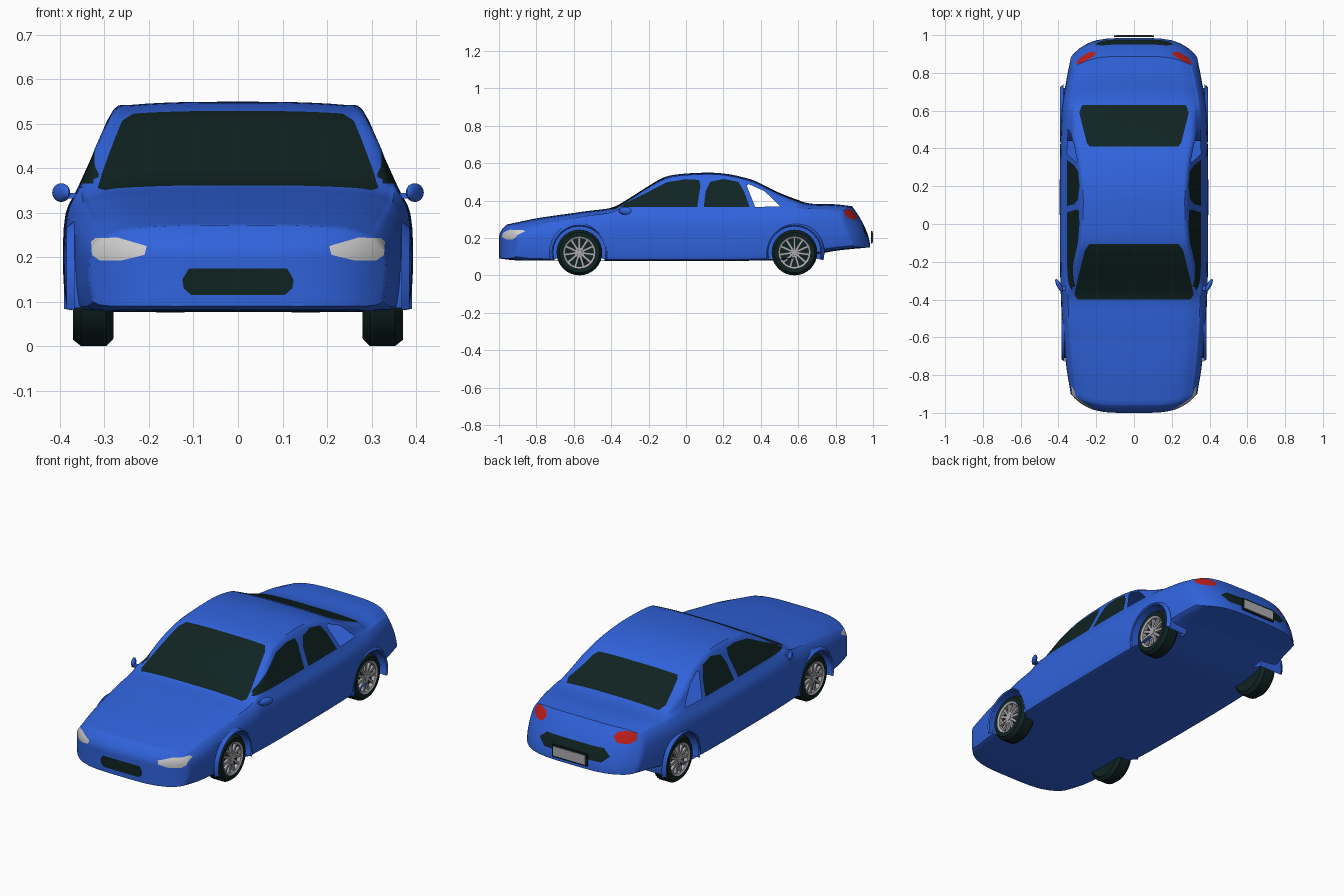
import bpy, bmesh, math
from mathutils import Vector, Matrix

if "Cube" in bpy.data.objects:
    bpy.data.objects.remove(bpy.data.objects["Cube"])


def material(name, rgb, rough=0.5):
    m = bpy.data.materials.new(name)
    m.use_nodes = True
    m.diffuse_color = (*rgb, 1)
    b = m.node_tree.nodes["Principled BSDF"]
    b.inputs["Base Color"].default_value = (*rgb, 1)
    b.inputs["Roughness"].default_value = rough
    return m


PAINT = material("blue paint", (0.03, 0.125, 0.72))
DARK = material("dark glass and rubber", (0.005, 0.017, 0.016))
LAMP = material("pale lamp", (0.62, 0.62, 0.62))
RED = material("red lamp", (0.52, 0.013, 0.011))
METAL = material("grey metal", (0.42, 0.41, 0.43))


def finish(bm, name, mats, angle=35):
    bmesh.ops.recalc_face_normals(bm, faces=bm.faces)
    me = bpy.data.meshes.new(name)
    bm.to_mesh(me)
    bm.free()
    ob = bpy.data.objects.new(name, me)
    bpy.context.collection.objects.link(ob)
    for m in mats:
        me.materials.append(m)
    bpy.ops.object.select_all(action='DESELECT')
    ob.select_set(True)
    bpy.context.view_layer.objects.active = ob
    bpy.ops.object.shade_smooth_by_angle(angle=math.radians(angle))
    return ob


def curve(keys, t):
    """Smooth interpolation through (position, value) keys."""
    n = len(keys)
    t = min(max(t, keys[0][0]), keys[-1][0])
    i = 0
    while i < n - 2 and t > keys[i + 1][0]:
        i += 1

    def slope(k):
        a, b = keys[max(k - 1, 0)], keys[min(k + 1, n - 1)]
        return (b[1] - a[1]) / (b[0] - a[0])
    (x0, y0), (x1, y1) = keys[i], keys[i + 1]
    h = x1 - x0
    u = (t - x0) / h
    return ((1 + 2 * u) * (1 - u) ** 2 * y0 + u * (1 - u) ** 2 * h * slope(i)
            + u * u * (3 - 2 * u) * y1 + u * u * (u - 1) * h * slope(i + 1))


# Body outlines along the length: top line, half width, underside
TOP = [(-1, .272), (-.85, .307), (-.6, .338), (-.42, .357), (-.36, .378), (-.15, .508),
       (-.08, .535), (.1, .549), (.22, .542), (.35, .512), (.42, .48), (.5, .441),
       (.62, .397), (.72, .382), (.88, .38), (1, .37)]
WIDTH = [(-1, .335), (-.85, .358), (-.6, .377), (-.3, .39), (0, .393), (.4, .391),
         (.7, .377), (.9, .354), (1, .337)]
UNDER = [(-1, .09), (-.9, .08), (.5, .08), (.65, .1), (.8, .13), (1, .15)]


def section(s):
    """Full closed ring of (x, z) points for one station."""
    zt, w, zb = curve(TOP, s), curve(WIDTH, s), curve(UNDER, s)
    zs, xs, zc = min(.352, zt - .03), .92 * w, zt - .018
    flat = 1 - min(1, (zc - zs) / .1)
    xc = xs - .457 * (zc - zs) - .03 * flat
    h = zs - zb
    pts = [(0, zb), (.6 * w, zb), (.93 * w, zb + .003), (.985 * w, zb + .03),
           (w, zb + h * .45), (.985 * w, zb + h * .8), (xs, zs),
           ((xs + xc) / 2, (zs + zc) / 2), (xc, zc), (.85 * xc, zt - .007),
           (.45 * xc, zt - .001), (0, zt)]
    kx = [(i, p[0]) for i, p in enumerate(pts)]
    kz = [(i, p[1]) for i, p in enumerate(pts)]
    n = (len(pts) - 1) * 3
    half = [(curve(kx, i / 3), curve(kz, i / 3)) for i in range(n + 1)]
    return half + [(-x, z) for x, z in half[-2:0:-1]]


def length_pos(s, x, z):
    """Bend the two ends of the body into a rounded nose and tail."""
    if s < -.5:
        nose = -1 + 8 * x ** 4 + 8 * max(0, z - .2) ** 2
        return -.5 + (-.5 - s) / .5 * (nose + .5)
    if s > .6:
        tail = .985 - 8 * x ** 4 - .105 * (max(0, z - .15) / .23) ** 1.7
        return .6 + (s - .6) / .4 * (tail - .6)
    return s


body = bmesh.new()


def add_ring(s, f=1.0):
    ring = section(s)
    mid = (ring[0][1] + max(p[1] for p in ring)) / 2
    pts = [(x * f, mid + (z - mid) * f) for x, z in ring]
    return [body.verts.new((x, length_pos(s, x, z), z)) for x, z in pts]


SHRINK = (.97, .88, .75, .6, .45, .3, .15, .05)
rings = [add_ring(-1, f) for f in reversed(SHRINK)]
rings += [add_ring(-1 + i / 45) for i in range(91)]
rings += [add_ring(1, f) for f in SHRINK]
for a, b in zip(rings, rings[1:]):
    for i in range(len(a)):
        j = (i + 1) % len(a)
        body.faces.new((a[i], a[j], b[j], b[i]))
body.faces.new(rings[0])
body.faces.new(rings[-1])
bmesh.ops.recalc_face_normals(body, faces=body.faces)


def cut(poly, axes, facing, mat=None, limit=.3):
    """Cut a convex outline into the faces looking one way; colour or remove it."""
    u, v = axes
    facing = Vector(facing)
    area = sum(a[0] * b[1] - a[1] * b[0] for a, b in zip(poly, poly[1:] + poly[:1]))
    if area < 0:
        poly = poly[::-1]
    edges = list(zip(poly, poly[1:] + poly[:1]))
    lo = [min(p[k] for p in poly) for k in (0, 1)]
    hi = [max(p[k] for p in poly) for k in (0, 1)]

    def near():
        body.normal_update()
        out = []
        for f in body.faces:
            if f.normal.dot(facing) > limit:
                us, vs = [p.co[u] for p in f.verts], [p.co[v] for p in f.verts]
                if max(us) > lo[0] and min(us) < hi[0] and max(vs) > lo[1] and min(vs) < hi[1]:
                    out.append(f)
        return out

    for a, b in edges:
        faces = near()
        co, no = Vector((0, 0, 0)), Vector((0, 0, 0))
        co[u], co[v] = a
        no[u], no[v] = b[1] - a[1], a[0] - b[0]
        geom = faces + list({e for f in faces for e in f.edges}) + list({p for f in faces for p in f.verts})
        bmesh.ops.bisect_plane(body, geom=geom, dist=1e-5, plane_co=co, plane_no=no.normalized())
    inside = []
    for f in near():
        c = f.calc_center_median()
        if all((b[0] - a[0]) * (c[v] - a[1]) - (b[1] - a[1]) * (c[u] - a[0]) > 0 for a, b in edges):
            inside.append(f)
    if mat is None:
        bmesh.ops.delete(body, geom=inside, context='FACES')
    else:
        for f in inside:
            f.material_index = mat


def both(half):
    return half + [(-x, y) for x, y in reversed(half)]


# Windscreen, rear window, grille and the dark panel above the number plate
cut(both([(.3, -.4), (.315, -.375), (.305, -.32), (.26, -.14), (.235, -.105)]), (0, 1), (0, 0, 1), 1)
cut(both([(.235, .41), (.25, .43), (.29, .59), (.275, .63)]), (0, 1), (0, 0, 1), 1)
cut(both([(.105, .115), (.122, .13), (.125, .15), (.11, .175)]), (0, 2), (0, -1, 0), 1)
cut(both([(.17, .2), (.21, .235), (.17, .268)]), (0, 2), (0, 1, 0), 1)

FRONT_WINDOW = [(-.365, .365), (-.1, .498), (0, .514), (.07, .51), (.077, .48), (.06, .365)]
REAR_WINDOW = [(.095, .365), (.105, .45), (.13, .5), (.2, .515), (.28, .5), (.31, .45), (.34, .365)]
QUARTER = [(.325, .478), (.335, .488), (.42, .45), (.505, .368), (.37, .366)]
HEADLAMP = [(.205, .225), (.21, .205), (.26, .193), (.31, .192), (.328, .205), (.33, .235),
            (.32, .243), (.27, .244)]
TAILLAMP = [(.2, .325), (.225, .3), (.28, .297), (.305, .315), (.298, .345), (.26, .355), (.215, .348)]
AXLES = {"front": -.57, "rear": .58}
ARCH_R, HUB_Z = .14, .122

for side in (1, -1):
    out = (side, 0, 0)
    cut(FRONT_WINDOW, (1, 2), out, 1)
    cut(REAR_WINDOW, (1, 2), out, 1)
    cut(QUARTER, (1, 2), out)
    cut([(side * x, z) for x, z in HEADLAMP], (0, 2), (0, -1, 0), 2, .2)
    cut([(side * x, z) for x, z in TAILLAMP], (0, 2), (0, 1, 0), 3, .2)
    for y in AXLES.values():
        circle = [(y + ARCH_R * math.cos(k * math.pi / 12), HUB_Z + ARCH_R * math.sin(k * math.pi / 12))
                  for k in range(24)]
        cut(circle, (1, 2), out)
finish(body, "car_body", [PAINT, DARK, LAMP, RED])


def lathe(bm, profile, centre, side, start=0, sweep=360, steps=32):
    """Turn a (radius, offset) profile about the axle."""
    rows = []
    for k in range(steps + 1):
        a = math.radians(start + sweep * k / steps)
        rows.append([bm.verts.new((side * x, centre[0] + r * math.cos(a), centre[1] + r * math.sin(a)))
                     for r, x in profile])
    for p, q in zip(rows, rows[1:]):
        for i in range(len(profile) - 1):
            bm.faces.new((p[i], p[i + 1], q[i + 1], q[i]))
    bmesh.ops.remove_doubles(bm, verts=bm.verts, dist=1e-5)


def box(bm, size, centre, turn=Matrix()):
    m = turn @ Matrix.Translation(centre) @ Matrix.Diagonal((*size, 1))
    bmesh.ops.create_cube(bm, size=1, matrix=m)


for side, label in ((1, "left"), (-1, "right")):
    for axle, y in AXLES.items():
        hub = (y, HUB_Z)
        # Wheel arch with flared lip
        e = curve(WIDTH, y)
        bm = bmesh.new()
        lathe(bm, [(0, .25), (ARCH_R, .25), (ARCH_R, e), (.146, e + .006), (.16, e - .012)],
              hub, side, -15, 210)
        finish(bm, f"{axle}_{label}_wheel_arch", [PAINT])
        # Tyre with dished centre
        bm = bmesh.new()
        lathe(bm, [(0, .285), (.08, .285), (.105, .28), (.122, .296), (.122, .352), (.108, .37),
                   (.084, .368), (.08, .345), (0, .345)], hub, side)
        finish(bm, f"{axle}_{label}_tyre", [DARK])
        # Spoked rim
        bm = bmesh.new()
        lathe(bm, [(.075, .346), (.075, .366), (.085, .371), (.085, .346)], hub, side)
        lathe(bm, [(0, .366), (.016, .366), (.02, .346)], hub, side, steps=16)
        place = Matrix.Translation((side * .356, *hub))
        for k in range(11):
            spin = place @ Matrix.Rotation(k * math.tau / 11, 4, 'X')
            box(bm, (.014, .013, .064), (0, 0, .046), spin)
        finish(bm, f"{axle}_{label}_rim", [METAL])
    # Door mirror on a short arm
    bm = bmesh.new()
    turn = Matrix.Translation((side * .397, -.325, .345)) @ Matrix.Rotation(-side * .47, 4, 'Z')
    bmesh.ops.create_uvsphere(bm, u_segments=20, v_segments=12, radius=1,
                              matrix=turn @ Matrix.Diagonal((.012, .038, .021, 1)))
    box(bm, (.045, .025, .012), (side * .368, -.34, .338))
    finish(bm, f"{label}_door_mirror", [PAINT])

# Number plate: dark frame with a blank grey face
for name, size, y, mat in (("plate_frame", (.21, .007, .068), .9935, DARK),
                           ("plate_face", (.19, .003, .05), .9985, METAL)):
    bm = bmesh.new()
    box(bm, size, (0, y, .204))
    finish(bm, name, [mat])
